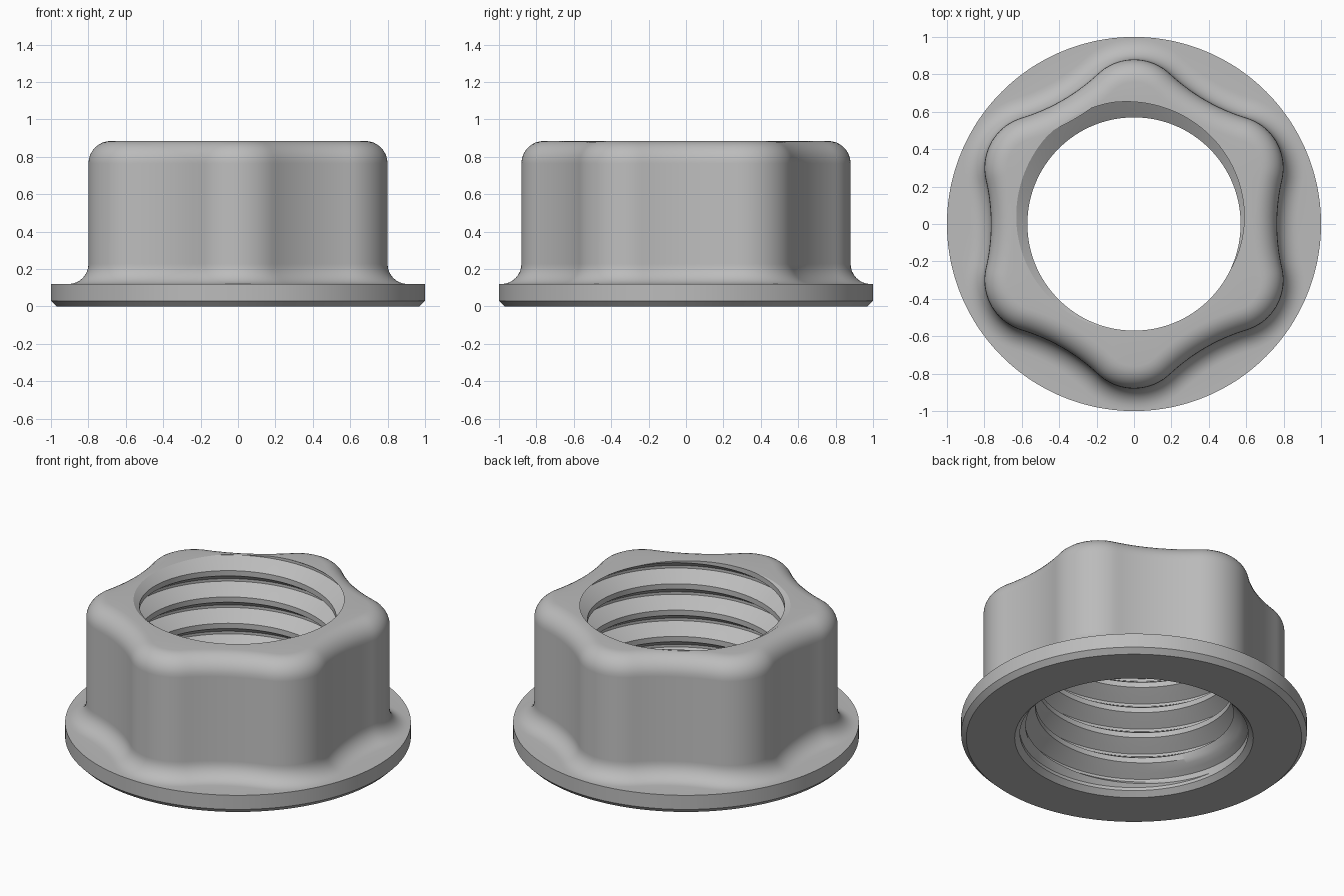
import bpy, bmesh, math
from mathutils import Vector

if "Cube" in bpy.data.objects:
    bpy.data.objects.remove(bpy.data.objects["Cube"])

N = 240                                   # steps around the axis
TOP, FLANGE_Z = 0.885, 0.12
LOBE_D, LOBE_R, VALLEY = 0.60, 0.28, 0.765  # lobe arc centre/radius, valley distance
MINOR, MAJOR, PITCH = 0.57, 0.66, 0.168
Z0 = 0.05                                 # where the thread begins

steel = bpy.data.materials.new("grey_steel")
steel.diffuse_color = (0.50, 0.50, 0.50, 1)
steel.use_nodes = True
steel.node_tree.nodes["Principled BSDF"].inputs["Base Color"].default_value = steel.diffuse_color


def make_object(name, bm):
    bmesh.ops.remove_doubles(bm, verts=bm.verts, dist=1e-5)
    me = bpy.data.meshes.new(name)
    bm.to_mesh(me)
    bm.free()
    me.materials.append(steel)
    ob = bpy.data.objects.new(name, me)
    bpy.context.collection.objects.link(ob)
    bpy.ops.object.select_all(action='DESELECT')
    ob.select_set(True)
    bpy.context.view_layer.objects.active = ob
    bpy.ops.object.shade_smooth_by_angle(angle=math.radians(28))


def polar(r, a):
    return Vector((r * math.cos(a), r * math.sin(a)))


# Six-lobed outline: convex lobe arcs tangent to wide concave valley arcs
c30, k = math.cos(math.pi / 6), VALLEY - LOBE_R
VAL_D = (LOBE_D ** 2 - k ** 2) / (2 * (LOBE_D * c30 - k))
VAL_R = VAL_D - VALLEY
lobe_c, val_c = Vector((LOBE_D, 0)), polar(VAL_D, math.pi / 6)
tan_pt = lobe_c + (val_c - lobe_c).normalized() * LOBE_R
TAN_A = math.atan2(tan_pt.y, tan_pt.x)


def outline(a):
    """Point and outward normal of the lobed outline at polar angle a."""
    step = math.pi / 3
    base = math.pi / 6 + round((a - math.pi / 6) / step) * step
    phi = a - base
    if abs(phi) <= TAN_A:
        t = LOBE_D * math.cos(phi) + math.sqrt(LOBE_R ** 2 - (LOBE_D * math.sin(phi)) ** 2)
        p = polar(t, a)
        return p, (p - polar(LOBE_D, base)).normalized()
    va = base + math.copysign(math.pi / 6, phi)
    psi = a - va
    t = VAL_D * math.cos(psi) - math.sqrt(VAL_R ** 2 - (VAL_D * math.sin(psi)) ** 2)
    p = polar(t, a)
    return p, (polar(VAL_D, va) - p).normalized()


# Thread form over one pitch: root flat, flank, crest flat, flank
FORM = [(0, MAJOR), (0.10, MAJOR), (0.215, MAJOR - 0.03), (0.33, MINOR + 0.03), (0.45, MINOR),
        (0.65, MINOR), (0.77, MINOR + 0.03), (0.885, MAJOR - 0.03), (1, MAJOR)]
PHASE = TOP - 0.10 * PITCH - PITCH * math.radians(100) / math.tau


def bore_radius(z, a):
    u = ((z - PHASE) / PITCH - a / math.tau) % 1.0
    r = MAJOR
    for (u0, r0), (u1, r1) in zip(FORM, FORM[1:]):
        if u0 <= u <= u1:
            r = r0 + (r1 - r0) * (u - u0) / (u1 - u0)
            break
    return max(r, MAJOR - (z - Z0) * 0.8)   # lead-in at the bottom


angles = [math.tau * i / N for i in range(N)]

# Lobed body with flange: stacked rings from bottom bore edge to top rim
rings = []


def circle_ring(r, z):
    rings.append([(*polar(r, a), z) for a in angles])


def lobed_ring(offset, z):
    ring = []
    for a in angles:
        p, n = outline(a)
        ring.append((*(p + n * offset), z))
    rings.append(ring)


for r, z in ((MAJOR, Z0), (MAJOR, 0.03), (0.69, 0), (0.97, 0), (1.0, 0.03), (1.0, FLANGE_Z)):
    circle_ring(r, z)
FOOT, CROWN, SEG = 0.108, 0.12, 8
for i in range(SEG + 1):                  # foot fillet
    t = math.pi / 2 * i / SEG
    lobed_ring(FOOT * (1 - math.sin(t)), FLANGE_Z + FOOT * (1 - math.cos(t)))
for i in range(SEG + 1):                  # rounded crown
    t = math.pi / 2 * i / SEG
    lobed_ring(-CROWN * (1 - math.cos(t)), TOP - CROWN + CROWN * math.sin(t))
rings.append([(*polar(bore_radius(TOP, a), a), TOP) for a in angles])

bm = bmesh.new()
vr = [[bm.verts.new(co) for co in ring] for ring in rings]
for lo, hi in zip(vr, vr[1:]):
    for i in range(N):
        j = (i + 1) % N
        bm.faces.new((lo[i], lo[j], hi[j], hi[i]))
make_object("lobed_flange_body", bm)

# Threaded bore: rows follow the helix and are clipped to the bore height
bm = bmesh.new()
M = len(FORM) - 1
turns = range(-math.ceil(TOP / PITCH) - 3, 3)
cols = []
for i in range(N + 1):
    a = math.tau * i / N
    col = []
    for n in turns:
        for u, _ in FORM[:M]:
            z = min(max(PHASE + PITCH * (n + u + a / math.tau), Z0), TOP)
            col.append(bm.verts.new((*polar(bore_radius(z, a), a), z)))
    cols.append(col)
for c0, c1 in zip(cols, cols[1:]):
    for j in range(len(c0) - 1):
        quad = (c0[j], c0[j + 1], c1[j + 1], c1[j])
        if max(v.co.z for v in quad) - min(v.co.z for v in quad) > 1e-6:
            bm.faces.new(quad)
bmesh.ops.delete(bm, geom=[v for v in bm.verts if not v.link_faces], context='VERTS')
make_object("threaded_bore", bm)
